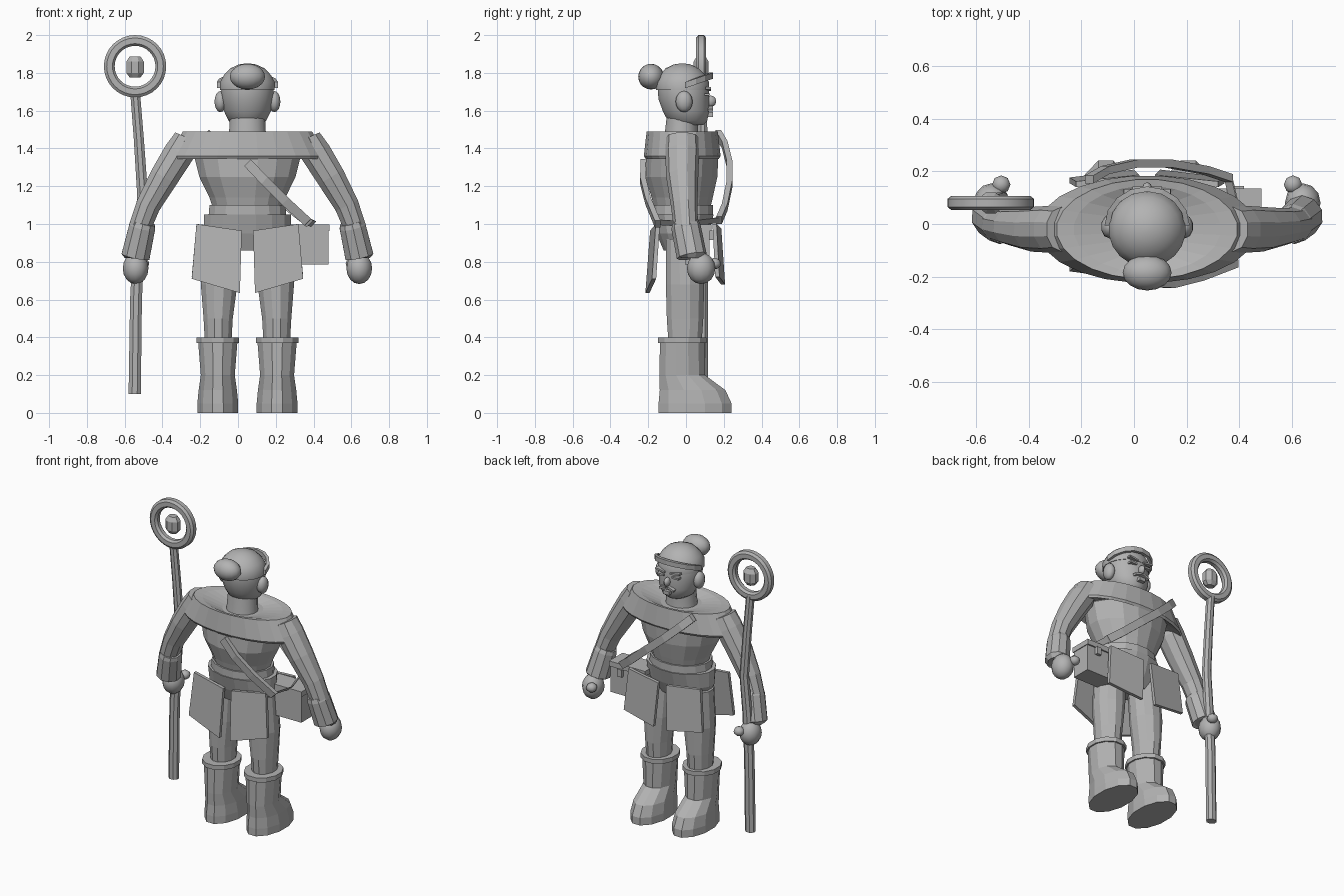
import bpy, bmesh, math
from mathutils import Vector, Matrix

if "Cube" in bpy.data.objects:
    bpy.data.objects.remove(bpy.data.objects["Cube"])

CX = 0.05  # body axis
grey = bpy.data.materials.new("plain_grey")
grey.diffuse_color = (0.45, 0.45, 0.45, 1)
grey.use_nodes = True
grey.node_tree.nodes["Principled BSDF"].inputs["Base Color"].default_value = grey.diffuse_color


def finish(name, bm, smooth=None):
    bmesh.ops.recalc_face_normals(bm, faces=bm.faces[:])
    me = bpy.data.meshes.new(name)
    bm.to_mesh(me)
    bm.free()
    ob = bpy.data.objects.new(name, me)
    bpy.context.collection.objects.link(ob)
    me.materials.append(grey)
    if smooth:
        bpy.ops.object.select_all(action='DESELECT')
        ob.select_set(True)
        bpy.context.view_layer.objects.active = ob
        bpy.ops.object.shade_smooth_by_angle(angle=math.radians(smooth))
    return ob


def loft(name, rings, n=12, level=True, smooth=None):
    """Skin elliptical rings (x, y, z, rx, ry); level rings lie flat, others follow the path."""
    bm = bmesh.new()
    pts = [Vector(r[:3]) for r in rings]
    loops = []
    for i, r in enumerate(rings):
        u, v = Vector((1, 0, 0)), Vector((0, 1, 0))
        if not level:
            t = (pts[min(i + 1, len(pts) - 1)] - pts[max(i - 1, 0)]).normalized()
            u = v.cross(t).normalized()
            v = t.cross(u)
        loops.append([bm.verts.new(pts[i] + u * r[3] * math.cos(a) + v * r[4] * math.sin(a))
                      for a in [math.tau * (k + 0.5) / n for k in range(n)]])
    for a, b in zip(loops, loops[1:]):
        for k in range(n):
            bm.faces.new((a[k], a[(k + 1) % n], b[(k + 1) % n], b[k]))
    bm.faces.new(loops[0])
    bm.faces.new(loops[-1])
    return finish(name, bm, smooth)


def ball(name, c, r, seg=12, rows=8, smooth=60):
    bm = bmesh.new()
    bmesh.ops.create_uvsphere(bm, u_segments=seg, v_segments=rows, radius=1,
                              matrix=Matrix.Translation(c) @ Matrix.Diagonal((*r, 1)))
    return finish(name, bm, smooth)


def box(name, c, size, tilt=0):
    bm = bmesh.new()
    bmesh.ops.create_cube(bm, size=1, matrix=Matrix.Translation(c)
                          @ Matrix.Rotation(tilt, 4, 'Y') @ Matrix.Diagonal((*size, 1)))
    return finish(name, bm)


def plate(name, corners, thick):
    bm = bmesh.new()
    a = [bm.verts.new(c) for c in corners]
    b = [bm.verts.new(Vector(c) + Vector((0, thick, 0))) for c in corners]
    bm.faces.new(a)
    bm.faces.new(b)
    for i in range(4):
        j = (i + 1) % 4
        bm.faces.new((a[i], a[j], b[j], b[i]))
    return finish(name, bm)


def strap(name, pts, w, t):
    """Flat ribbon along a path, lying across the body."""
    bm = bmesh.new()
    pts = [Vector(p) for p in pts]
    side = (pts[-1] - pts[0]).cross(Vector((0, 1, 0))).normalized() * w / 2
    d = Vector((0, t / 2, 0))
    rows = [[bm.verts.new(p + q) for q in (side + d, side - d, -side - d, -side + d)] for p in pts]
    for a, b in zip(rows, rows[1:]):
        for k in range(4):
            bm.faces.new((a[k], a[(k + 1) % 4], b[(k + 1) % 4], b[k]))
    bm.faces.new(rows[0])
    bm.faces.new(rows[-1])
    return finish(name, bm)


# Torso, belt and hips
loft("torso", [(CX, -.02, 1.08, .185, .15), (CX, -.02, 1.14, .205, .165),
               (CX, -.025, 1.25, .26, .195), (CX, -.02, 1.37, .29, .195),
               (CX, -.02, 1.44, .25, .17)], 16)
loft("belt", [(CX, -.02, 1.04, .21, .165), (CX, -.02, 1.10, .205, .165)], 16)
loft("hips", [(CX, -.02, .86, .19, .10), (CX, -.02, .95, .235, .14),
              (CX, -.02, 1.05, .235, .17)], 16)

# Draped shoulder mantle with a sunken neck opening
loft("shoulder_mantle", [(CX, -.02, 1.38, .27, .17), (CX, -.02, 1.345, .415, .195),
                         (CX, -.02, 1.36, .42, .205), (CX, -.02, 1.49, .345, .19),
                         (CX, -.02, 1.485, .28, .165), (CX, -.02, 1.455, .13, .12)], 24)
loft("neck", [(CX, -.025, 1.40, .11, .10), (CX, -.025, 1.47, .10, .09),
              (CX, -.02, 1.56, .095, .085)], 16, smooth=40)

# Head, hair and bun
loft("head", [(CX, .012, 1.525, .07, .08), (CX, .008, 1.545, .10, .105),
              (CX, 0, 1.60, .127, .125), (CX, -.012, 1.66, .137, .135),
              (CX, -.015, 1.73, .142, .138), (CX, -.02, 1.79, .12, .12)], 20, smooth=50)
loft("hair_cap", [(CX, -.018, 1.71, .146, .143), (CX, -.02, 1.75, .147, .144),
                  (CX, -.02, 1.79, .125, .122), (CX, -.02, 1.825, .09, .088),
                  (CX, -.02, 1.845, .045, .044), (CX, -.02, 1.85, .01, .01)], 20, smooth=50)
ball("hair_bun", (CX, -.185, 1.78), (.093, .068, .068), 16, 10)

# Headband rising over the brow
band = []
for i in range(9):
    a = math.pi * i / 8
    band.append((CX + .152 * math.cos(a), -.005 + .138 * math.sin(a), 1.735 + .05 * math.sin(a)))
bm = bmesh.new()
rows = []
for i, p in enumerate(band):
    a = math.pi * i / 8
    out = Vector((math.cos(a), math.sin(a), 0)) * .01
    up = Vector((0, 0, .016))
    rows.append([bm.verts.new(Vector(p) + q) for q in (out + up, out - up, -out - up, -out + up)])
for a, b in zip(rows, rows[1:]):
    for k in range(4):
        bm.faces.new((a[k], a[(k + 1) % 4], b[(k + 1) % 4], b[k]))
bm.faces.new(rows[0])
bm.faces.new(rows[-1])
finish("headband", bm)

# Face details
ball("nose", (CX, .13, 1.65), (.02, .03, .03), 8, 6)
box("mouth", (CX, .128, 1.58), (.045, .03, .025))
for s in (-1, 1):
    box("eyebrow", (CX + s * .055, .118, 1.715), (.07, .03, .012), s * -.15)
    box("eye", (CX + s * .055, .113, 1.685), (.05, .03, .012))
    box("moustache", (CX + s * .03, .13, 1.61), (.05, .025, .014), s * .35)

# Mirrored limbs
for s in (-1, 1):
    def m(d):
        return CX + s * d
    ball("ear", (m(.143), -.01, 1.648), (.033, .045, .056), 10, 8)
    loft("arm", [(m(.325), -.02, 1.46, .065, .085), (m(.36), -.02, 1.38, .085, .09),
                 (m(.44), -.02, 1.25, .08, .085), (m(.525), -.01, 1.10, .068, .07),
                 (m(.57), 0, .98, .062, .065), (m(.59), .03, .84, .05, .055)], 10, False)
    loft("forearm_cuff", [(m(.55), -.005, 1.01, .065, .07), (m(.557), 0, .985, .073, .078),
                          (m(.592), .03, .83, .079, .08), (m(.592), .03, .82, .06, .06)], 10, False)
    ball("hand", (m(.592), .08, .765), (.068, .075, .083), 12, 8)
    ball("thumb", (m(.555), .15, .79), (.035, .035, .03), 8, 6)
    loft("leg", [(m(.155), -.005, .36, .072, .09), (m(.155), -.005, .50, .08, .10),
                 (m(.15), -.005, .68, .10, .105), (m(.135), -.01, .92, .10, .10)], 12)
    loft("boot", [(m(.157), .048, 0, .112, .20), (m(.157), .048, .05, .112, .20),
                  (m(.157), .035, .12, .105, .18), (m(.157), -.02, .20, .093, .125),
                  (m(.157), -.02, .38, .108, .122)], 12)
    loft("boot_cuff", [(m(.157), -.02, .37, .117, .133), (m(.157), -.02, .40, .117, .133)], 12)
    # Hanging skirt panels
    plate("back_panel", [(m(.03), -.19, .965), (m(.27), -.16, 1.0),
                         (m(.295), -.18, .71), (m(.04), -.215, .635)], .022)
    plate("front_panel", [(m(.03), .165, .975), (m(.27), .14, 1.0),
                          (m(.295), .155, .72), (m(.05), .185, .68)], .022)

# Hip pouch with clasps
box("pouch", (.35, .06, .89), (.26, .13, .21))
box("pouch_flap", (.35, .062, .98), (.27, .145, .035))
for x in (.29, .40):
    box("pouch_clasp", (x, .13, .94), (.035, .03, .05))

# Shoulder strap across chest and back
strap("chest_strap", [(-.17, .17, 1.48), (-.11, .205, 1.42), (0, .23, 1.32),
                      (.13, .23, 1.21), (.27, .205, 1.09), (.36, .175, 1.02)], .05, .03)
strap("back_strap", [(.05, -.225, 1.325), (.14, -.228, 1.23), (.25, -.20, 1.12),
                     (.38, -.15, 1.00)], .05, .03)
strap("strap_side", [(.37, -.16, 1.01), (.40, .0, 1.0), (.36, .17, 1.02)], .04, .02)

# Staff with ring head and floating gem
loft("staff", [(-.547, .09, .10, .035, .03), (-.54, .09, .60, .034, .03),
               (-.525, .09, .90, .033, .028), (-.505, .095, 1.15, .031, .027),
               (-.525, .09, 1.45, .029, .026), (-.545, .085, 1.70, .028, .025)], 8)
bm = bmesh.new()
N = 32
loops = []
for i in range(N):
    a = math.tau * i / N
    loops.append([bm.verts.new((-.545 + r * math.cos(a), .08 + y, 1.835 + r * math.sin(a)))
                  for r, y in ((.165, -.015), (.165, .015), (.15, .027), (.12, .027),
                               (.108, .012), (.108, -.012), (.12, -.027), (.15, -.027))])
for i in range(N):
    a, b = loops[i], loops[(i + 1) % N]
    for k in range(8):
        bm.faces.new((a[k], a[(k + 1) % 8], b[(k + 1) % 8], b[k]))
finish("staff_ring", bm, 30)
loft("staff_gem", [(-.545, .08, 1.775, .03, .025), (-.545, .08, 1.80, .05, .043),
                   (-.545, .08, 1.86, .05, .043), (-.545, .08, 1.888, .03, .025)], 8)
